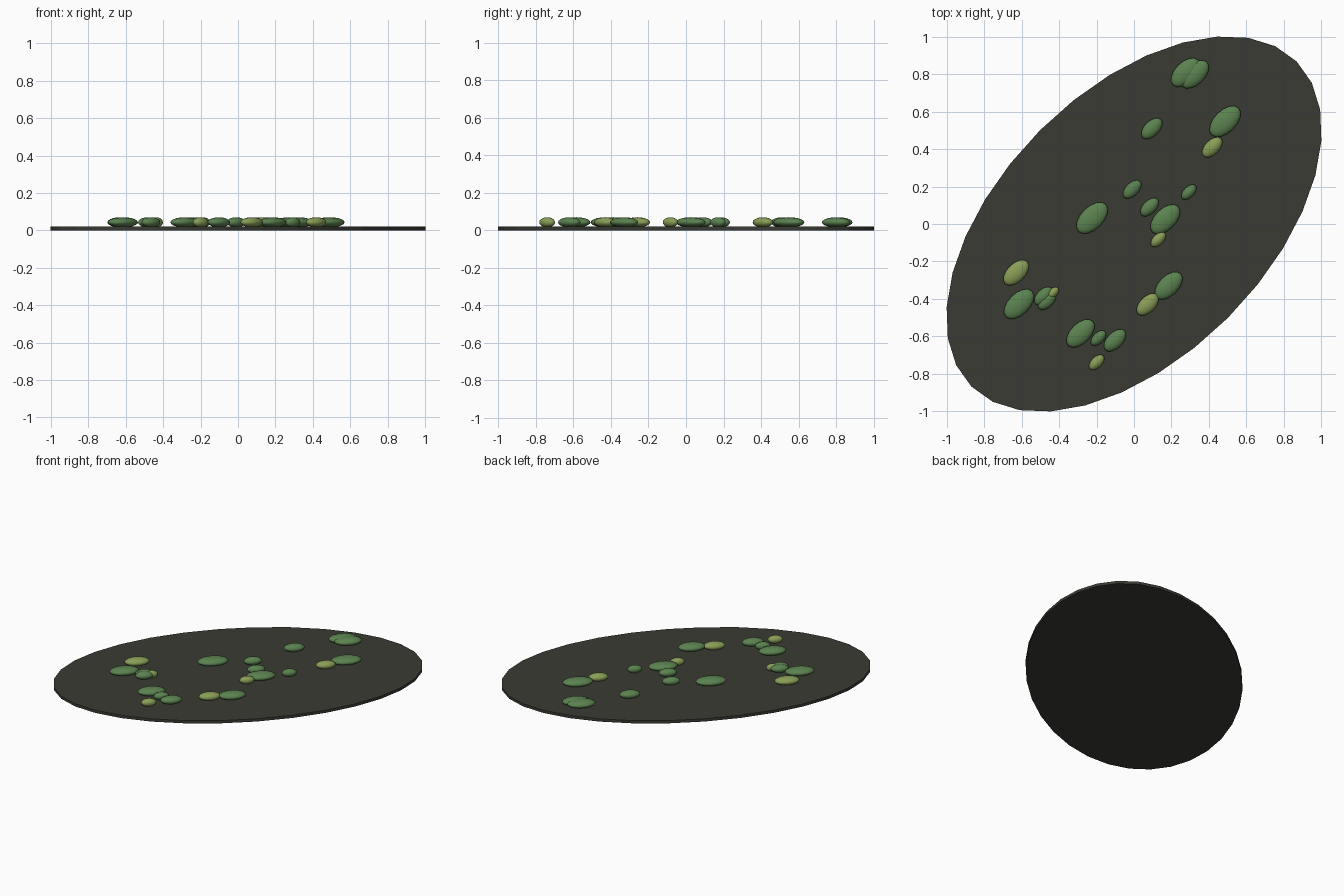
import bpy, math
from mathutils import Matrix

if "Cube" in bpy.data.objects:
    bpy.data.objects.remove(bpy.data.objects["Cube"])


def material(name, rgb):
    m = bpy.data.materials.new(name)
    m.diffuse_color = (*rgb, 1)
    m.use_nodes = True
    m.node_tree.nodes["Principled BSDF"].inputs["Base Color"].default_value = m.diffuse_color
    return m


DARK = material("dark water", (0.043, 0.043, 0.035))
GREEN = material("leaf green", (0.105, 0.225, 0.08))
LIME = material("yellow green", (0.25, 0.34, 0.095))

# Everything is a circle stretched along the diagonal
LONG, SHORT = math.sqrt(1.5), math.sqrt(0.5)
TURN = Matrix.Rotation(math.radians(45), 4, 'Z')


def stretch(obj, name, mat, r, half_height):
    obj.name = name
    obj.data.materials.append(mat)
    obj.data.transform(TURN @ Matrix.Diagonal((r * LONG, r * SHORT, half_height, 1)))


# Thin oval pond surface; a vertex lies on each end of the long axis
bpy.ops.mesh.primitive_cylinder_add(vertices=32, radius=1, depth=2, location=(0, 0, 0.01))
stretch(bpy.context.object, "pond_surface", DARK, 1.004, 0.01)


# Floating pads: x, y, radius
green_pads = [
    (0.275, 0.81, 0.078), (0.325, 0.80, 0.076), (0.095, 0.51, 0.057),
    (0.487, 0.548, 0.084), (-0.01, 0.185, 0.05), (0.293, 0.17, 0.041),
    (0.083, 0.09, 0.05), (0.167, 0.025, 0.08), (-0.224, 0.032, 0.085),
    (-0.615, -0.428, 0.081), (-0.484, -0.385, 0.05), (-0.465, -0.41, 0.05),
    (0.185, -0.33, 0.075), (-0.286, -0.585, 0.076), (-0.19, -0.61, 0.042),
    (-0.102, -0.622, 0.06)]
lime_pads = [
    (0.418, 0.41, 0.055), (0.13, -0.083, 0.041), (-0.63, -0.26, 0.069),
    (-0.435, -0.37, 0.034), (0.073, -0.43, 0.06), (-0.2, -0.74, 0.042)]

for label, mat, pads in (("leaf_pad", GREEN, green_pads), ("young_pad", LIME, lime_pads)):
    for i, (x, y, r) in enumerate(pads):
        bpy.ops.mesh.primitive_uv_sphere_add(segments=16, ring_count=10, radius=1,
                                             location=(x, y, 0.043))
        stretch(bpy.context.object, f"{label}_{i + 1}", mat, r, 0.027)
        bpy.ops.object.shade_smooth()
